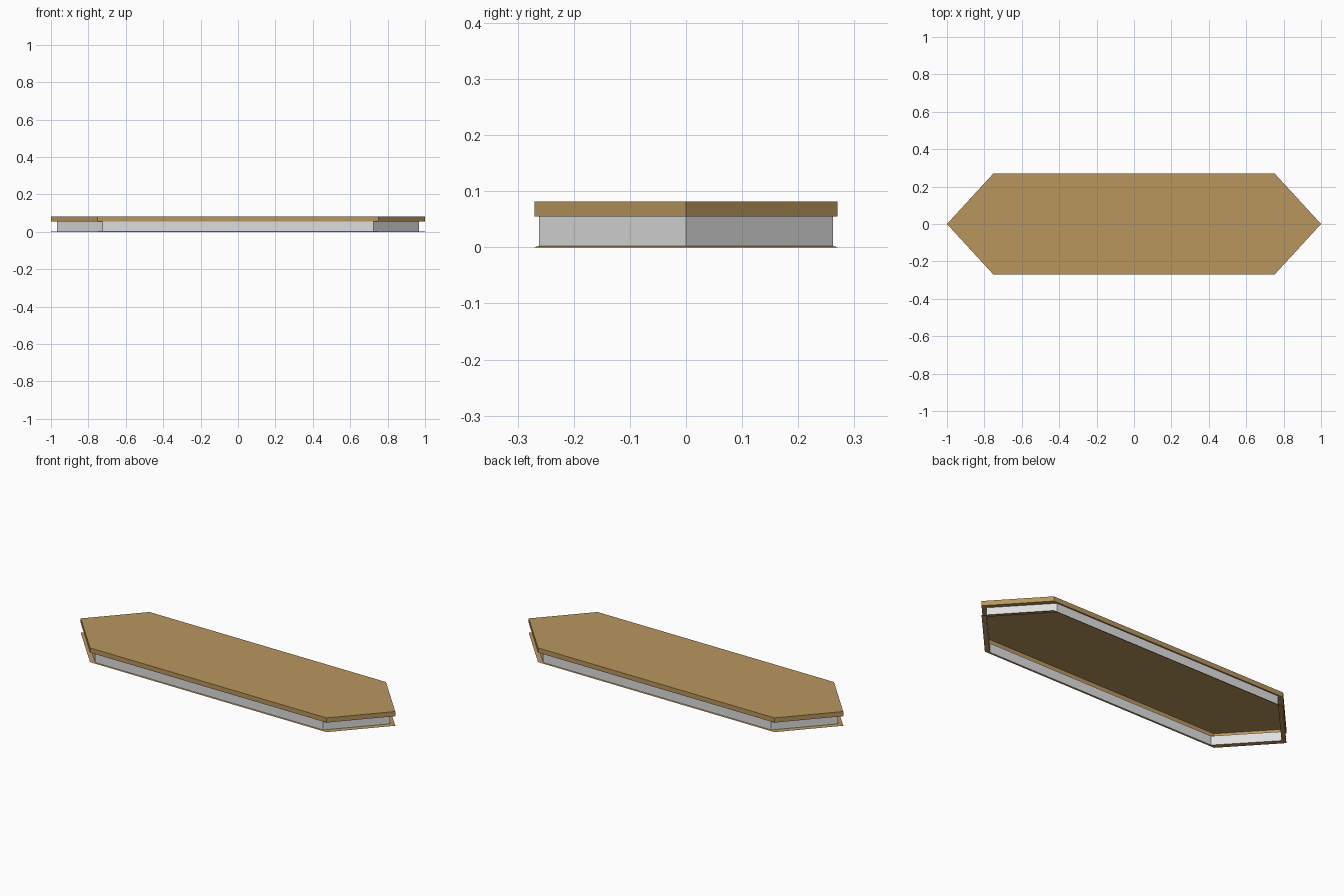
import bpy, bmesh

if "Cube" in bpy.data.objects:
    bpy.data.objects.remove(bpy.data.objects["Cube"])


def material(name, rgb):
    m = bpy.data.materials.new(name)
    m.diffuse_color = (*rgb, 1)
    m.use_nodes = True
    m.node_tree.nodes["Principled BSDF"].inputs["Base Color"].default_value = m.diffuse_color
    return m


tan = material("tan", (0.48, 0.305, 0.11))
light_grey = material("light grey", (0.73, 0.73, 0.73))


def hexagon(bm, tip, shoulder, half_depth, z):
    # elongated six-sided outline, counter-clockwise
    pts = [(tip, 0), (shoulder, half_depth), (-shoulder, half_depth),
           (-tip, 0), (-shoulder, -half_depth), (shoulder, -half_depth)]
    return [bm.verts.new((x, y, z)) for x, y in pts]


def bridge(bm, low, high):
    for i in range(6):
        j = (i + 1) % 6
        bm.faces.new((low[i], low[j], high[j], high[i]))


def finish(bm, name, mat):
    mesh = bpy.data.meshes.new(name)
    bm.to_mesh(mesh)
    bm.free()
    mesh.materials.append(mat)
    obj = bpy.data.objects.new(name, mesh)
    bpy.context.collection.objects.link(obj)


OUTER = (1.0, 0.752, 0.27)
INNER = (0.968, 0.725, 0.262)
Z_FOOT, Z_LIP, Z_TOP = 0.0025, 0.055, 0.082

# top slab: hollow shell with a narrow lip underneath
bm = bmesh.new()
lip = hexagon(bm, *INNER, Z_LIP)
edge = hexagon(bm, *OUTER, Z_LIP)
top = hexagon(bm, *OUTER, Z_TOP)
bridge(bm, lip, edge)
bridge(bm, edge, top)
bm.faces.new(top)
finish(bm, "top_slab", tan)

# recessed side wall
bm = bmesh.new()
bridge(bm, hexagon(bm, *INNER, Z_FOOT), hexagon(bm, *INNER, Z_LIP))
finish(bm, "side_wall", light_grey)

# thin flange around the open underside
bm = bmesh.new()
bridge(bm, hexagon(bm, *OUTER, 0), hexagon(bm, *INNER, Z_FOOT))
finish(bm, "bottom_flange", tan)
